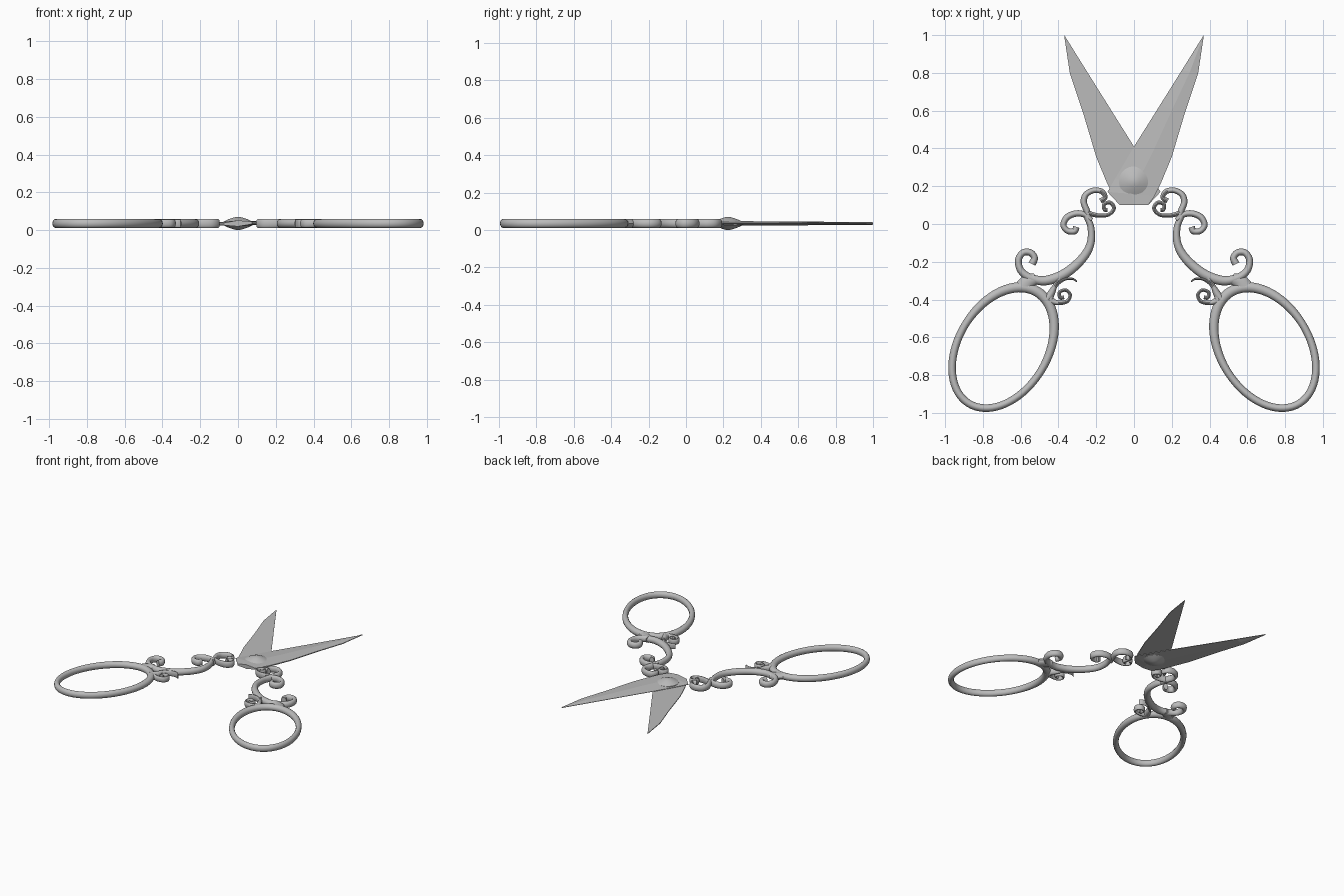
import bpy, bmesh, math
from mathutils import Vector

cube = bpy.data.objects.get("Cube")
if cube:
    bpy.data.objects.remove(cube)

MID = 0.035      # height of the scissors' middle plane
HALF = 0.025     # half height of the handle bars

steel = bpy.data.materials.new("grey steel")
steel.use_nodes = True
GREY = (0.5, 0.5, 0.5, 1)
steel.diffuse_color = GREY
steel.node_tree.nodes["Principled BSDF"].inputs["Base Color"].default_value = GREY


def finish(name, bm, smooth=True, mirror=False):
    bmesh.ops.recalc_face_normals(bm, faces=bm.faces)
    mesh = bpy.data.meshes.new(name)
    bm.to_mesh(mesh)
    bm.free()
    mesh.materials.append(steel)
    obj = bpy.data.objects.new(name, mesh)
    bpy.context.collection.objects.link(obj)
    if mirror:
        obj.modifiers.new("mirror", 'MIRROR')
    if smooth:
        bpy.ops.object.select_all(action='DESELECT')
        obj.select_set(True)
        bpy.context.view_layer.objects.active = obj
        bpy.ops.object.shade_smooth_by_angle(angle=math.radians(40))
    return obj


def spline(pts, steps=6):
    """Catmull-Rom curve through (x, y, half width) points."""
    p = [Vector(q) for q in pts]
    p = [2 * p[0] - p[1]] + p + [2 * p[-1] - p[-2]]
    out = []
    for a, b, c, d in zip(p, p[1:], p[2:], p[3:]):
        for i in range(steps):
            t = i / steps
            out.append(0.5 * (2 * b + (c - a) * t + (2 * a - 5 * b + 4 * c - d) * t ** 2
                              + (3 * b - a - 3 * c + d) * t ** 3))
    return out + [p[-2]]


def bar(name, path, closed=False, half=HALF, sides=14):
    """Sweep an oval section of constant height along a flat path."""
    bm = bmesh.new()
    rings = []
    n = len(path)
    for i, p in enumerate(path):
        before = path[(i - 1) % n] if closed else path[max(i - 1, 0)]
        after = path[(i + 1) % n] if closed else path[min(i + 1, n - 1)]
        side = Vector((before.y - after.y, after.x - before.x, 0)).normalized()
        ring = []
        for k in range(sides):
            a = math.tau * k / sides
            pos = Vector((p.x, p.y, MID)) + side * p.z * math.cos(a)
            pos.z += half * math.sin(a)
            ring.append(bm.verts.new(pos))
        rings.append(ring)
    pairs = list(zip(rings, rings[1:]))
    if closed:
        pairs.append((rings[-1], rings[0]))
    else:
        bm.faces.new(rings[0])
        bm.faces.new(rings[-1])
    for r, s in pairs:
        for k in range(sides):
            m = (k + 1) % sides
            bm.faces.new((r[k], r[m], s[m], s[k]))
    return finish(name, bm, mirror=True)


# Tilted oval finger rings, thicker where they meet the stem
tilt = math.radians(-58.4)
oval = []
for i in range(72):
    t = math.tau * i / 72
    u, v = 0.347 * math.cos(t), 0.235 * math.sin(t)
    x = 0.693 + u * math.cos(tilt) - v * math.sin(tilt)
    y = -0.655 + u * math.sin(tilt) + v * math.cos(tilt)
    oval.append(Vector((x, y, 0.02 + 0.007 * max(0, -math.cos(t)))))
bar("finger_rings", oval, closed=True)

# Main stem, ending in the outer curl above the ring
bar("handle_stems", spline([
    (.255, .05, .016), (.228, -.02, .018), (.232, -.11, .021), (.28, -.19, .024),
    (.37, -.265, .026), (.47, -.3, .025), (.55, -.285, .022), (.6, -.245, .019),
    (.612, -.19, .018), (.587, -.152, .018), (.548, -.152, .018),
    (.527, -.18, .018), (.54, -.212, .02)]))

# Curl on the outside of the upper stem
bar("outer_curls", spline([
    (.225, .02, .014), (.262, .05, .016), (.31, .055, .017), (.355, .035, .017),
    (.374, -.005, .016), (.352, -.036, .016), (.315, -.038, .017), (.305, -.015, .017)]))

# Curl climbing beside the blades
bar("upper_curls", spline([
    (.24, .03, .016), (.25, .07, .017), (.266, .115, .017), (.255, .155, .016),
    (.215, .178, .015), (.17, .172, .014), (.152, .14, .012), (.178, .122, .014)]))

# Small spiral that reaches the blade base
bar("blade_spirals", spline([
    (.25, .06, .014), (.19, .045, .011), (.135, .05, .01), (.106, .082, .01),
    (.125, .113, .01), (.158, .104, .01), (.156, .076, .01), (.14, .074, .01)]))

# Thin leaf and small spiral inside the ring joint
bar("inner_leaves", spline([
    (.302, -.305, .003), (.325, -.291, .006), (.365, -.292, .008),
    (.405, -.315, .011), (.432, -.355, .014), (.445, -.41, .02), (.428, -.49, .021)]), half=.022)
bar("inner_spirals", spline([
    (.455, -.4, .02), (.405, -.417, .013), (.355, -.41, .01), (.338, -.375, .009),
    (.362, -.35, .009), (.395, -.362, .009), (.39, -.39, .01), (.37, -.388, .01)]), half=.022)

# Web joining the stem to the ring
bar("stem_joints", spline([
    (.52, -.29, .03), (.56, -.305, .04), (.585, -.335, .045)]))
bar("inner_joints", spline([
    (.39, -.28, .016), (.415, -.32, .012), (.44, -.37, .02), (.47, -.41, .02)]))


def blade(name, side):
    """Shallow ridged blade; side +1 lies on top, -1 is turned over below."""
    rows = [((.075, .10), (-.075, .10)), ((.11, .15), (-.14, .17)),
            ((.14, .21), (-.10, .24)), ((.20, .355), (0, .41)),
            ((.27, .59), (.138, .63)), ((.34, .80), (.254, .815)),
            ((.37, 1.0), (.366, .995))]
    bm = bmesh.new()
    loops = []
    for i, (spine, edge) in enumerate(rows):
        thick = 0.016 - 0.0015 * i
        mid = [(s + e) / 2 for s, e in zip(spine, edge)]
        section = [(spine, 0), (spine, thick * .6), (mid, thick), (edge, .003), (edge, 0)]
        loops.append([bm.verts.new((p[0] * side, p[1], MID + z * side))
                      for p, z in section])
    for a, b in zip(loops, loops[1:]):
        for k in range(5):
            m = (k + 1) % 5
            bm.faces.new((a[k], a[m], b[m], b[k]))
    bm.faces.new(loops[0])
    bm.faces.new(loops[-1])
    finish(name, bm, smooth=False)


blade("left_blade", 1)
blade("right_blade", -1)

# Lens-shaped pivot through both blades
bm = bmesh.new()
profile = [(.08, .008), (.055, .02), (.03, .029), (.012, .034)]
profile = profile + [(r, -z) for r, z in reversed(profile)]
stack = []
for r, z in sorted(profile, key=lambda q: q[1]):
    stack.append([bm.verts.new((r * math.cos(math.tau * k / 32),
                                .225 + r * math.sin(math.tau * k / 32), MID + z))
                  for k in range(32)])
for a, b in zip(stack, stack[1:]):
    for k in range(32):
        m = (k + 1) % 32
        bm.faces.new((a[k], a[m], b[m], b[k]))
bm.faces.new(stack[0])
bm.faces.new(stack[-1])
finish("pivot", bm)
